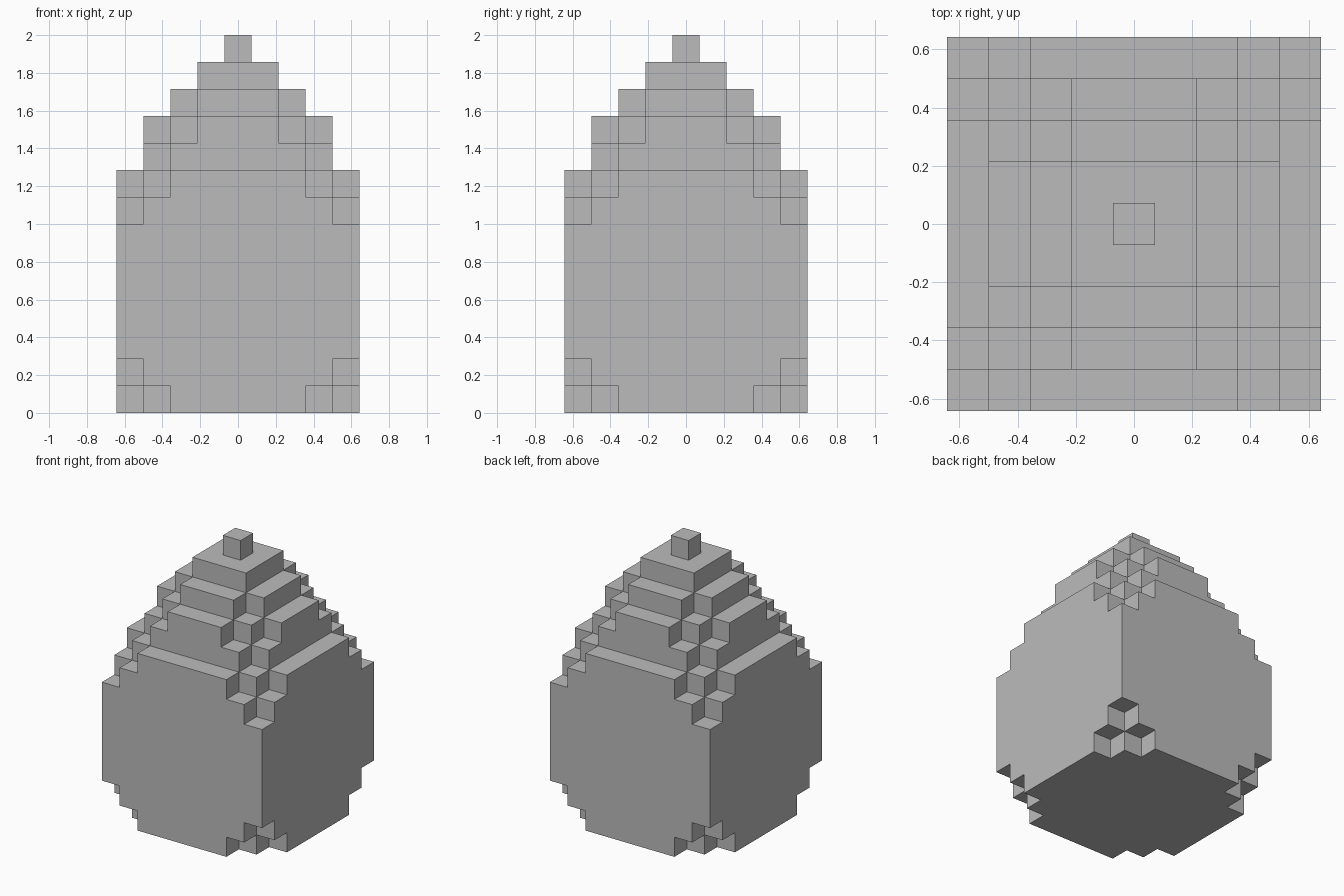
import bpy
import bmesh
from mathutils import Vector

default_cube = bpy.data.objects.get("Cube")
if default_cube:
    bpy.data.objects.remove(default_cube, do_unlink=True)

CELL = 1 / 7  # fourteen blocks tall

# Each layer is a union of centred rectangles, mirrored across the diagonal.
# A pair gives the reach in blocks from the middle block along each axis.
FULL, NOTCHED, ROUNDED = [(4, 4)], [(4, 3)], [(4, 2), (3, 3)]
LAYERS = (
    [ROUNDED, NOTCHED] + [FULL] * 5 + [NOTCHED, ROUNDED]   # body
    + [[(3, 2)], [(3, 1), (2, 2)], [(2, 1)], [(1, 1)]]     # stepped roof
    + [[(0, 0)]]                                           # tip
)


def is_filled(i, j, k):
    if not 0 <= k < len(LAYERS):
        return False
    far, near = max(abs(i), abs(j)), min(abs(i), abs(j))
    return any(far <= a and near <= b for a, b in LAYERS[k])


def add_side(bm, centre, normal):
    """One outward square on the side of a block."""
    u = Vector((normal.y, normal.z, normal.x))
    v = normal.cross(u)
    middle = centre + normal / 2
    corners = [middle + (a * u + b * v) / 2
               for a, b in ((-1, -1), (1, -1), (1, 1), (-1, 1))]
    bm.faces.new([bm.verts.new(c * CELL) for c in corners])


# Outer skin only: a square wherever a block meets open air
bm = bmesh.new()
directions = [Vector(s * (n == axis) for n in range(3))
              for axis in range(3) for s in (-1, 1)]
for k in range(len(LAYERS)):
    for i in range(-4, 5):
        for j in range(-4, 5):
            if not is_filled(i, j, k):
                continue
            for d in directions:
                if not is_filled(i + int(d.x), j + int(d.y), k + int(d.z)):
                    add_side(bm, Vector((i, j, k + 0.5)), d)
bmesh.ops.remove_doubles(bm, verts=bm.verts, dist=CELL / 100)

mesh = bpy.data.meshes.new("stepped_block_body")
bm.to_mesh(mesh)
bm.free()
body = bpy.data.objects.new("stepped_block_body", mesh)
bpy.context.collection.objects.link(body)

# Single plain grey
grey = bpy.data.materials.new("plain_grey")
grey.use_nodes = True
colour = (0.5, 0.5, 0.5, 1)
grey.diffuse_color = colour
grey.node_tree.nodes["Principled BSDF"].inputs["Base Color"].default_value = colour
mesh.materials.append(grey)
